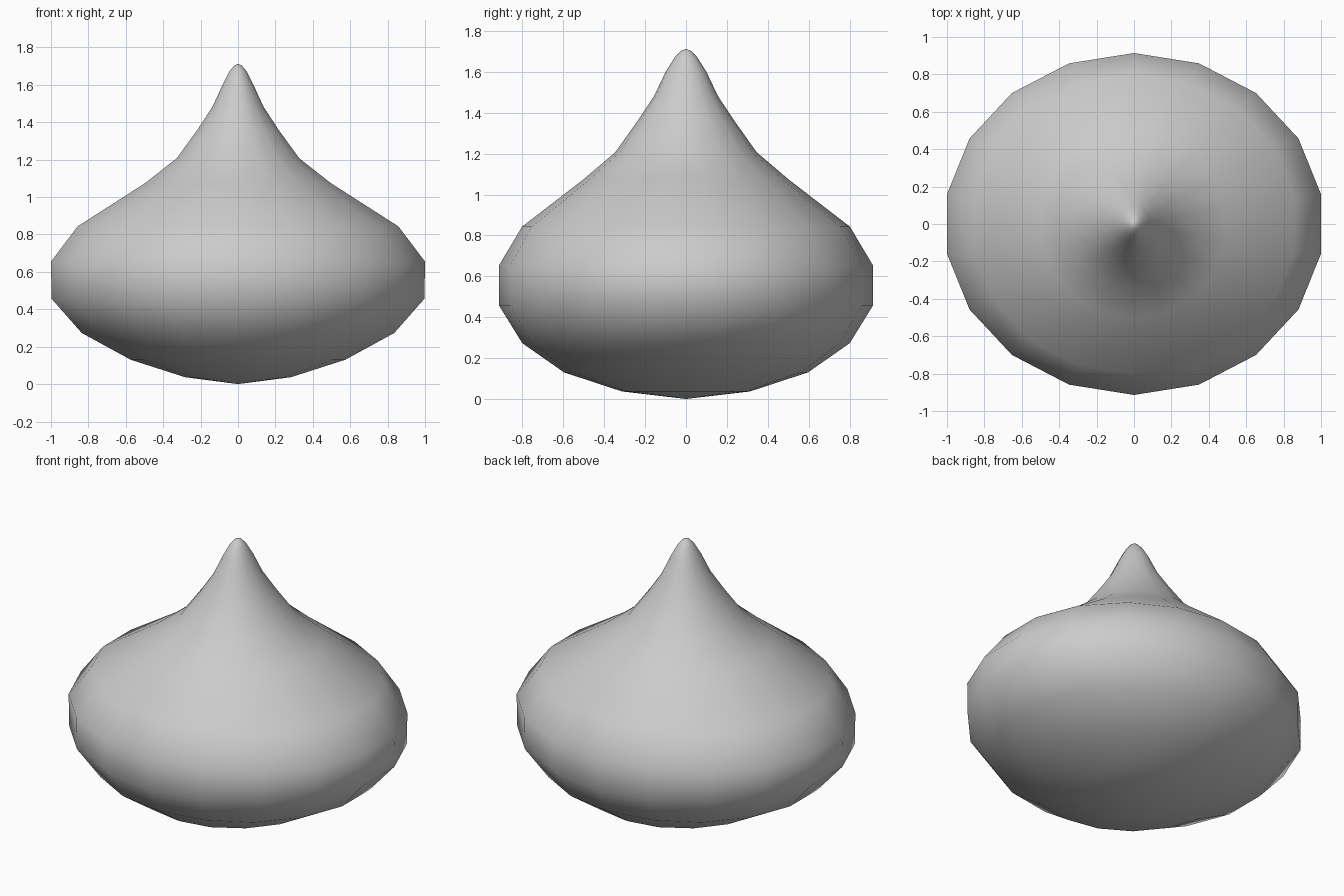
import bpy, bmesh, math

if "Cube" in bpy.data.objects:
    bpy.data.objects.remove(bpy.data.objects["Cube"])

SIDES = 18
# profile rings: height, half width in x, half depth in y
RINGS = [
    (0.037, 0.288, 0.314), (0.130, 0.582, 0.597), (0.273, 0.848, 0.801),
    (0.456, 1.012, 0.914), (0.655, 1.0154, 0.914), (0.843, 0.871, 0.802),
    (1.074, 0.505, 0.502), (1.207, 0.333, 0.346), (1.360, 0.220, 0.237),
    (1.484, 0.138, 0.155), (1.600, 0.084, 0.100), (1.673, 0.046, 0.054),
    (1.703, 0.021, 0.024),
]

bm = bmesh.new()


def ring(z, rx, ry):
    angles = [math.tau * i / SIDES for i in range(SIDES)]
    return [bm.verts.new((-rx * math.sin(a), ry * math.cos(a), z)) for a in angles]


# teardrop body: stacked rings joined by quads
loops = [ring(*r) for r in RINGS]
for low, high in zip(loops, loops[1:]):
    for i in range(SIDES):
        j = (i + 1) % SIDES
        bm.faces.new((low[i], low[j], high[j], high[i]))

# bottom pole and pointed tip
bottom = bm.verts.new((0, 0, 0.0))
tip = bm.verts.new((0, 0, 1.713))
for i in range(SIDES):
    j = (i + 1) % SIDES
    bm.faces.new((bottom, loops[0][j], loops[0][i]))
    bm.faces.new((tip, loops[-1][i], loops[-1][j]))

bmesh.ops.recalc_face_normals(bm, faces=bm.faces[:])
for f in bm.faces:
    f.smooth = True

mesh = bpy.data.meshes.new("teardrop_body")
bm.to_mesh(mesh)
bm.free()
bpy.context.collection.objects.link(bpy.data.objects.new("teardrop_body", mesh))
